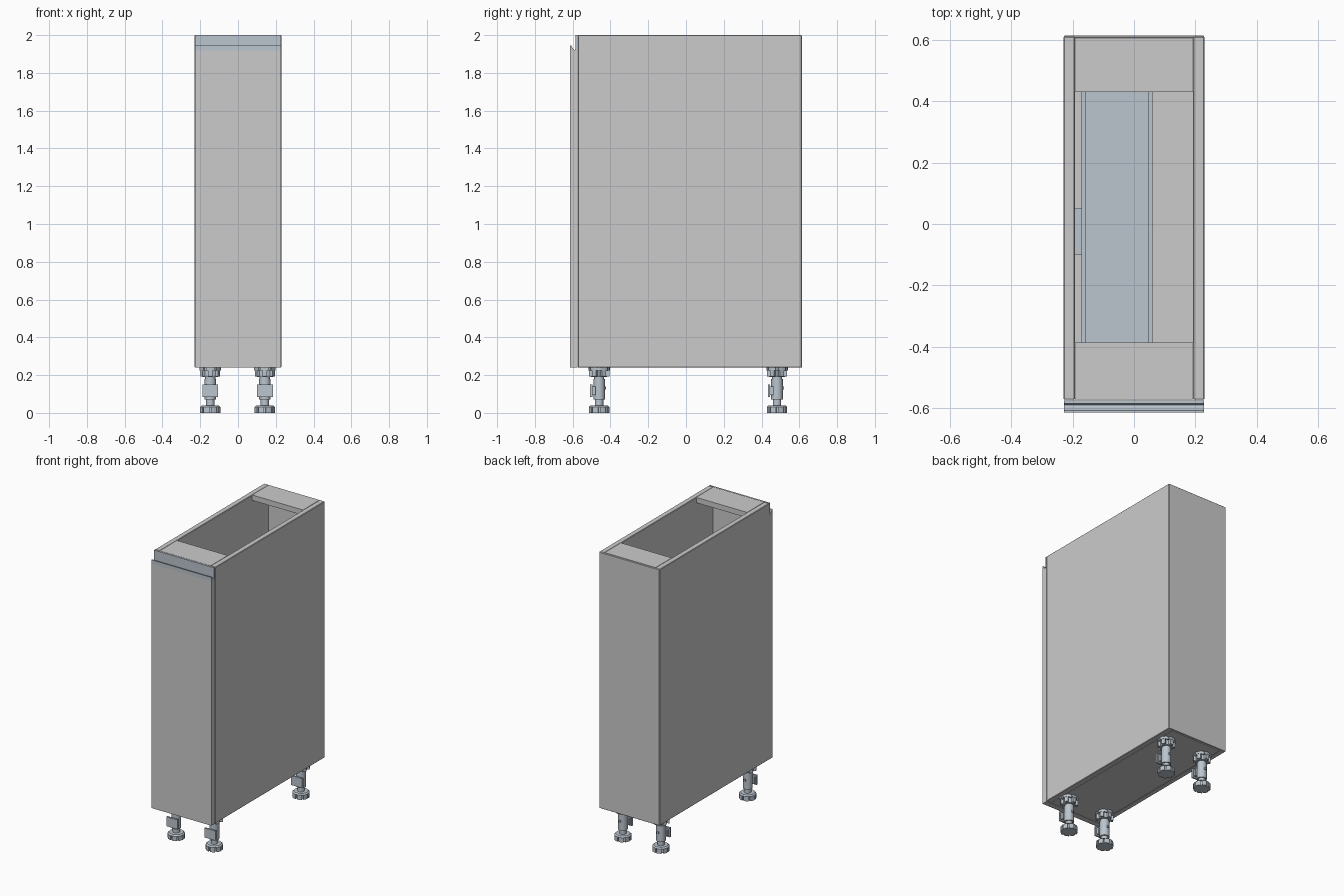
import bpy, bmesh, math
from mathutils import Matrix

if "Cube" in bpy.data.objects:
    bpy.data.objects.remove(bpy.data.objects["Cube"])

metal = bpy.data.materials.new("metal")
metal.diffuse_color = (0.50, 0.56, 0.62, 1)
metal.use_nodes = True
metal.node_tree.nodes["Principled BSDF"].inputs["Base Color"].default_value = metal.diffuse_color


def finish(name, bm, mat=None, bevel=0):
    bmesh.ops.recalc_face_normals(bm, faces=bm.faces)
    me = bpy.data.meshes.new(name)
    bm.to_mesh(me)
    bm.free()
    ob = bpy.data.objects.new(name, me)
    bpy.context.collection.objects.link(ob)
    if mat:
        me.materials.append(mat)
    if bevel:
        m = ob.modifiers.new("bevel", 'BEVEL')
        m.width = bevel
        m.segments = 1
    return ob


def add_box(bm, x0, x1, y0, y1, z0, z1):
    mtx = Matrix.Translation(((x0 + x1) / 2, (y0 + y1) / 2, (z0 + z1) / 2)) @ \
        Matrix.Diagonal((x1 - x0, y1 - y0, z1 - z0, 1))
    bmesh.ops.create_cube(bm, size=1, matrix=mtx)


def box(name, *dims, mat=None, bevel=0):
    bm = bmesh.new()
    add_box(bm, *dims)
    return finish(name, bm, mat, bevel)


def add_prism(bm, pts, vec):
    # extrude a closed outline along vec
    face = bm.faces.new([bm.verts.new(p) for p in pts])
    r = bmesh.ops.extrude_face_region(bm, geom=[face])
    verts = [v for v in r["geom"] if isinstance(v, bmesh.types.BMVert)]
    bmesh.ops.translate(bm, verts=verts, vec=vec)


def add_cyl(bm, r, z0, z1, n=20, r2=None):
    bmesh.ops.create_cone(bm, cap_ends=True, segments=n, radius1=r,
                          radius2=r if r2 is None else r2, depth=z1 - z0,
                          matrix=Matrix.Translation((0, 0, (z0 + z1) / 2)))


def notched(r_out, r_in, teeth, z, gap=0.12):
    # round outline with narrow notches cut into the rim
    pts = []
    step = 2 * math.tau / (2 * teeth)
    for i in range(teeth):
        a = i * step
        for f, r in ((-gap, r_in), (gap, r_in), (gap, r_out), (0.5, r_out), (1 - gap, r_out)):
            pts.append((r * math.cos(a + f * step), r * math.sin(a + f * step), z))
    return pts


# carcass
T = 0.037
Z0, Z1 = 0.24, 2.0
YF, YB = -0.573, 0.612
for side, s in (("left", -1), ("right", 1)):
    a, b = sorted((s * 0.23, s * (0.23 - T)))
    box(side + "_side_panel", a, b, YF, YB, Z0, Z1, bevel=0.003)
xi = 0.23 - T
box("bottom_panel", -xi, xi, YF, 0.60, Z0, Z0 + T)
box("front_top_rail", -xi, xi, YF, -0.387, Z1 - T, Z1)
box("back_top_rail", -xi, xi, 0.43, 0.606, Z1 - T, Z1)
box("back_panel", -0.228, 0.228, 0.606, 0.615, Z0, Z1 - 0.002, bevel=0.002)

# door and its recessed grip strip
box("door", -0.228, 0.228, -0.615, -0.575, Z0, 1.918)
bm = bmesh.new()
grip = [(-0.615, 1.918), (-0.615, 1.945), (-0.608, 1.945), (-0.598, 1.928),
        (-0.590, 1.921), (-0.585, 1.928), (-0.585, 2.0), (-0.575, 2.0), (-0.575, 1.918)]
add_prism(bm, [(-0.228, y, z) for y, z in grip], (0.456, 0, 0))
finish("door_grip_strip", bm, metal)

# pull-out trays hung on the left side
for label, z in (("lower", 0.42), ("upper", 1.05)):
    bm = bmesh.new()
    add_box(bm, -0.172, 0.06, -0.53, 0.55, z, z + 0.015)
    add_box(bm, -0.172, -0.157, -0.53, 0.55, z + 0.015, z + 0.12)
    add_box(bm, 0.045, 0.06, -0.53, 0.55, z + 0.015, z + 0.12)
    for y in (-0.53, 0.535):
        add_box(bm, -0.157, 0.045, y, y + 0.015, z + 0.015, z + 0.12)
    finish(label + "_pullout_tray", bm, metal)
    box(label + "_tray_bracket", -xi, -0.172, -0.10, 0.05, z + 0.02, z + 0.10, mat=metal)

# adjustable legs
for xn, x in (("left", -0.147), ("right", 0.142)):
    for yn, y in (("front", -0.46), ("back", 0.482)):
        bm = bmesh.new()
        # slotted foot
        add_prism(bm, notched(0.054, 0.044, 8, 0.0), (0, 0, 0.032))
        add_cyl(bm, 0.053, 0.032, 0.040, 24, 0.045)
        # threaded neck, sleeve and collar
        add_cyl(bm, 0.022, 0.038, 0.075)
        add_cyl(bm, 0.031, 0.070, 0.180)
        add_cyl(bm, 0.027, 0.178, 0.200)
        # mounting socket and plate
        add_cyl(bm, 0.042, 0.190, 0.226, 8)
        add_prism(bm, notched(0.057, 0.050, 6, 0.224), (0, 0, 0.016))
        for k in range(6):
            start = len(bm.verts)
            add_box(bm, 0.036, 0.054, -0.012, 0.012, 0.192, 0.226)
            bm.verts.ensure_lookup_table()
            bmesh.ops.rotate(bm, verts=bm.verts[start:],
                             matrix=Matrix.Rotation((k + 0.5) * math.tau / 6, 3, 'Z'))
        # plinth clip on the front and small lug behind
        add_box(bm, -0.042, 0.042, -0.048, -0.036, 0.085, 0.150)
        add_box(bm, -0.034, 0.034, -0.036, -0.020, 0.095, 0.140)
        add_box(bm, -0.006, 0.006, 0.025, 0.037, 0.125, 0.140)
        leg = finish(f"{yn}_{xn}_leg", bm, metal)
        leg.location = (x, y, 0)
        bpy.ops.object.select_all(action='DESELECT')
        leg.select_set(True)
        bpy.context.view_layer.objects.active = leg
        bpy.ops.object.shade_smooth_by_angle(angle=math.radians(30))
